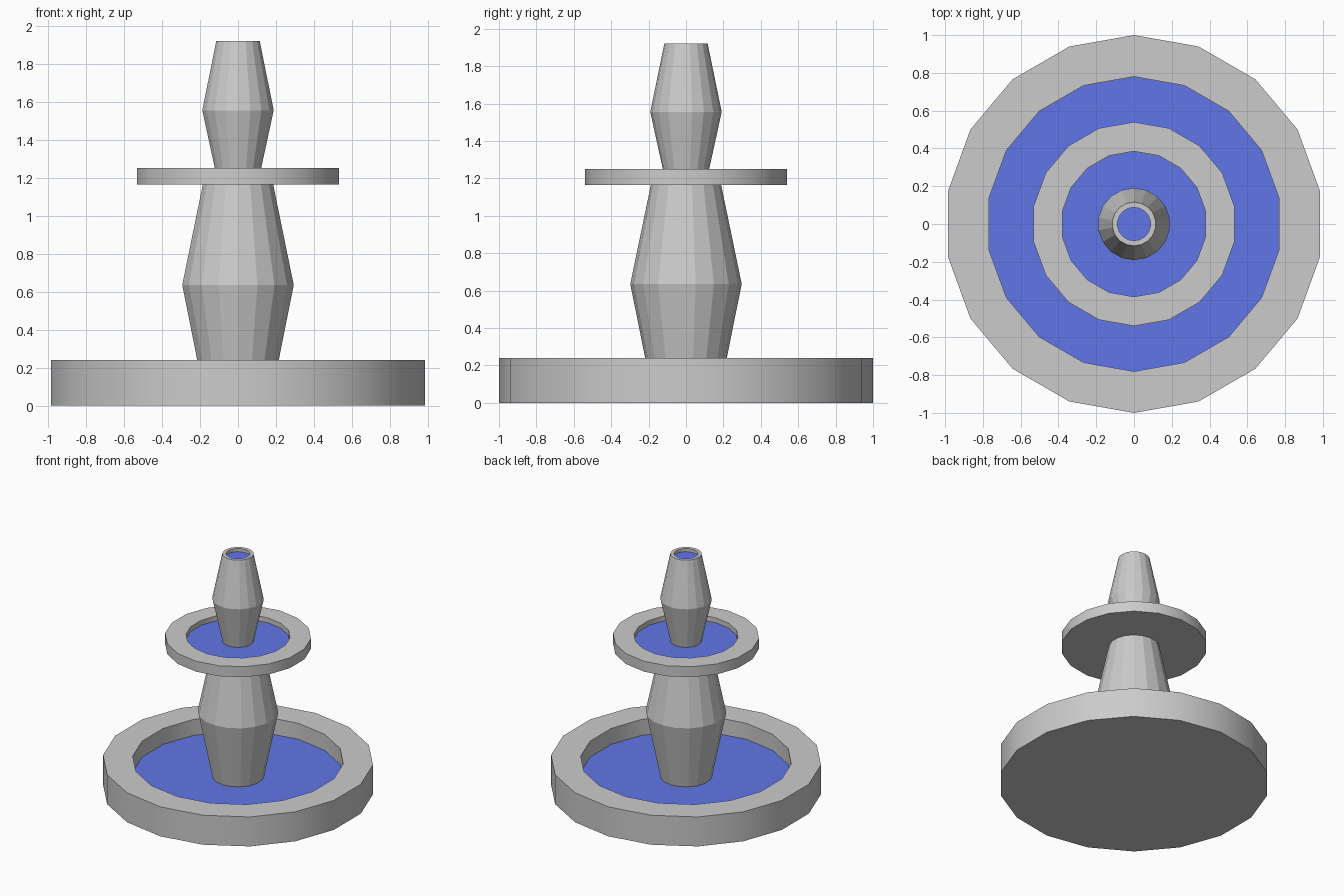
import bpy, bmesh, math

if "Cube" in bpy.data.objects:
    bpy.data.objects.remove(bpy.data.objects["Cube"])

SIDES = 18

water_mat = bpy.data.materials.new("water_blue")
water_mat.diffuse_color = (0.12, 0.18, 0.8, 1)
water_mat.use_nodes = True
water_mat.node_tree.nodes["Principled BSDF"].inputs["Base Color"].default_value = water_mat.diffuse_color


def lathe(name, profile, smooth=False, mat=None):
    """Spin (radius, z) points around z; radius 0 closes the surface."""
    bm = bmesh.new()
    rings = []
    for r, z in profile:
        if r == 0:
            rings.append([bm.verts.new((0, 0, z))] * SIDES)
        else:
            angles = [math.pi / 2 + 2 * math.pi * i / SIDES for i in range(SIDES)]
            rings.append([bm.verts.new((r * math.cos(a), r * math.sin(a), z)) for a in angles])
    for low, high in zip(rings, rings[1:]):
        for i in range(SIDES):
            j = (i + 1) % SIDES
            corners = list(dict.fromkeys((low[i], low[j], high[j], high[i])))
            bm.faces.new(corners)
    mesh = bpy.data.meshes.new(name)
    bm.to_mesh(mesh)
    bm.free()
    obj = bpy.data.objects.new(name, mesh)
    bpy.context.collection.objects.link(obj)
    if mat:
        mesh.materials.append(mat)
    if smooth:
        bpy.ops.object.select_all(action='DESELECT')
        obj.select_set(True)
        bpy.context.view_layer.objects.active = obj
        bpy.ops.object.shade_smooth_by_angle(angle=math.radians(30))
    return obj


def basin(name, outer, inner, bottom, top, water):
    # Solid stone dish with a flat rim, filled with a disc of water
    lathe(name, [(0, bottom), (outer, bottom), (outer, top), (inner, top), (inner, water)], smooth=True)
    lathe(name + "_water", [(inner, water), (0, water)], mat=water_mat)


# Wide ground basin and smaller raised basin
basin("lower_basin", 1.0, 0.78, 0.0, 0.24, 0.11)
basin("upper_basin", 0.54, 0.385, 1.165, 1.25, 1.21)

# Faceted columns, widest below the middle
lathe("lower_column", [(0.19, 0.10), (0.298, 0.635), (0.187, 1.17)])
lathe("upper_column", [(0.113, 1.20), (0.191, 1.555), (0.116, 1.92), (0.088, 1.92), (0.088, 1.895)])

# Water in the spout at the top
lathe("spout_water", [(0.088, 1.895), (0, 1.895)], mat=water_mat)
